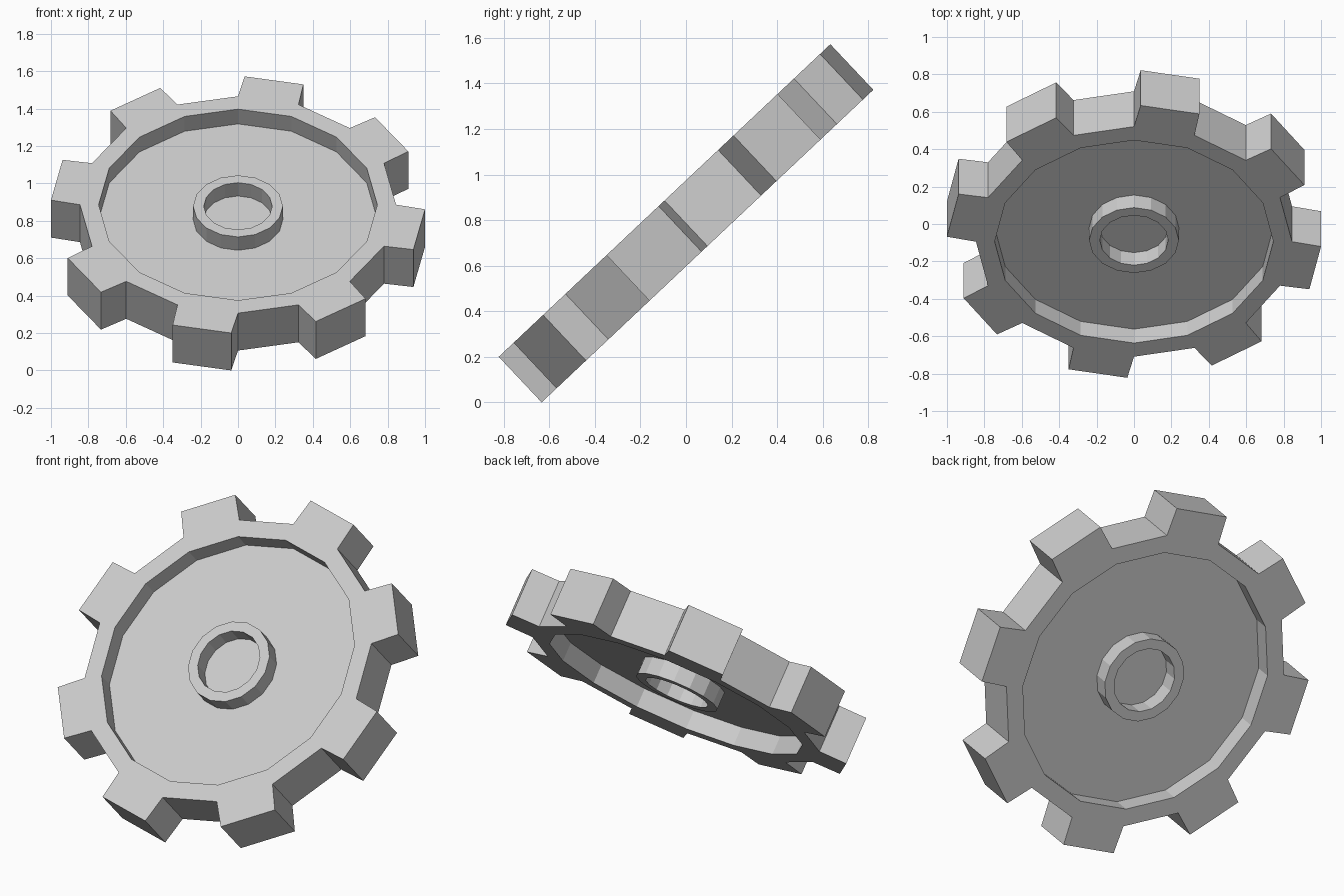
import bpy, bmesh
from math import cos, sin, tau, radians
from mathutils import Vector

if "Cube" in bpy.data.objects:
    bpy.data.objects.remove(bpy.data.objects["Cube"])

SIDES = 16
HALF = 0.1375      # half thickness of the rim
HUB = 0.127        # half thickness of the hub
WEB = 0.029        # half thickness of the thin web
TILT = radians(43.3)

# Half profile (radius, height): hub socket, hub, recessed web, rim
front = [(0.183, WEB), (0.183, HUB), (0.24, HUB), (0.24, WEB),
         (0.745, WEB), (0.745, HALF), (0.845, HALF)]
profile = front + [(r, -z) for r, z in reversed(front)]

bm = bmesh.new()
rings = [[bm.verts.new((r * cos(tau * i / SIDES), r * sin(tau * i / SIDES), z))
          for i in range(SIDES)] for r, z in profile]

# Gear body: bridge the rings, close the socket floors
tooth_faces = []
for n, (a, b) in enumerate(zip(rings, rings[1:])):
    for i in range(SIDES):
        j = (i + 1) % SIDES
        f = bm.faces.new((a[i], b[i], b[j], a[j]))
        if n == len(front) - 1 and i % 2:
            tooth_faces.append(f)
bm.faces.new(rings[0])
bm.faces.new(rings[-1][::-1])
bmesh.ops.recalc_face_normals(bm, faces=bm.faces[:])

# Teeth: pull out every other rim face with a slight taper
for f in bmesh.ops.extrude_discrete_faces(bm, faces=tooth_faces)["faces"]:
    c = f.calc_center_median()
    out = Vector((c.x, c.y, 0)).normalized()
    side = Vector((-out.y, out.x, 0))
    for v in f.verts:
        s = 0.16 if v.co.dot(side) > 0 else -0.16
        v.co = out * 0.988 + side * s + Vector((0, 0, v.co.z))
bmesh.ops.recalc_face_normals(bm, faces=bm.faces[:])

mesh = bpy.data.meshes.new("gear_wheel")
bm.to_mesh(mesh)
bm.free()
gear = bpy.data.objects.new("gear_wheel", mesh)
bpy.context.collection.objects.link(gear)

# Lean the wheel back and rest it on the ground
gear.rotation_euler.x = TILT
rot = gear.rotation_euler.to_matrix()
gear.location.z = -min((rot @ v.co).z for v in mesh.vertices)
